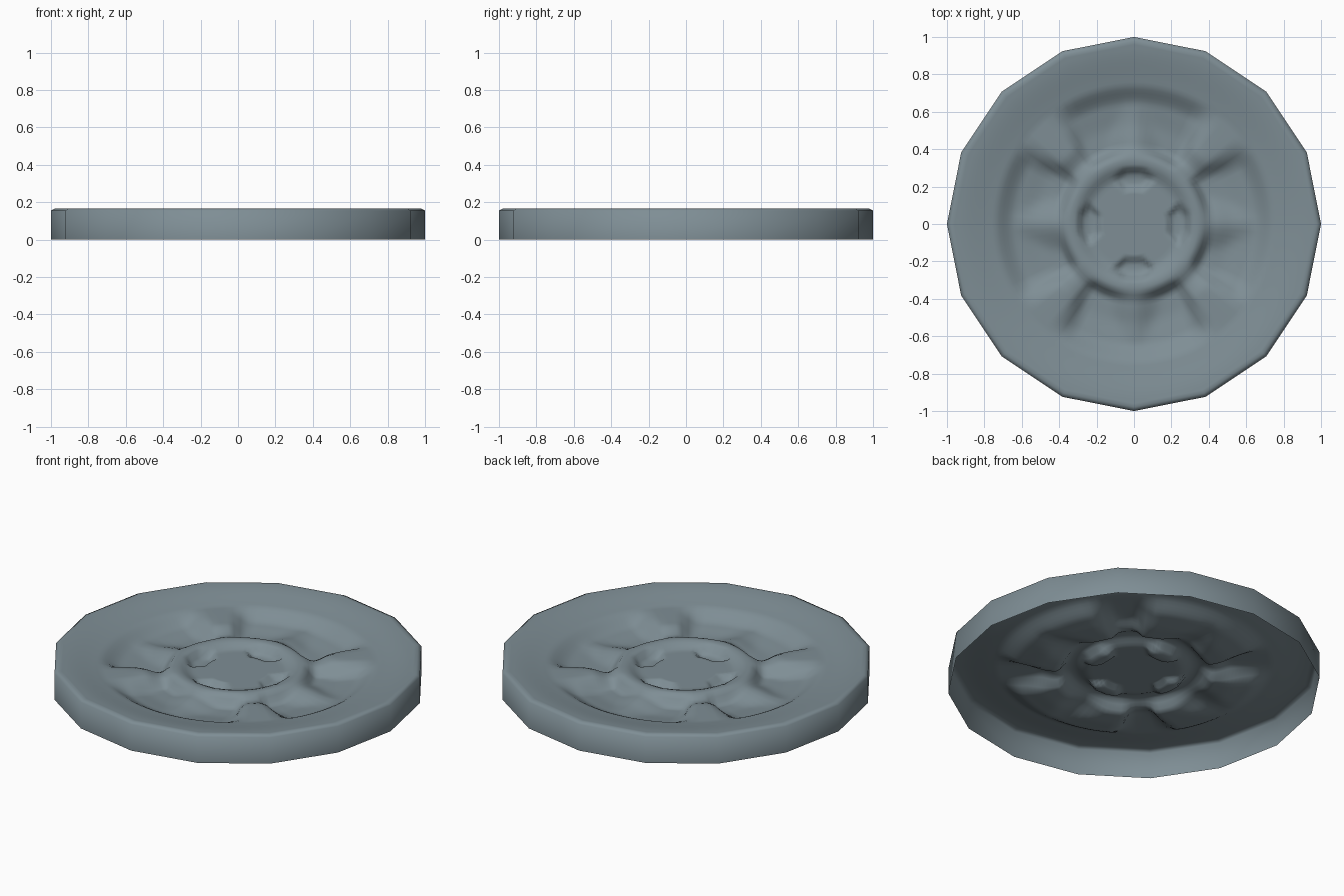
import bpy, bmesh, math

# Remove the default cube
old = bpy.data.objects.get("Cube")
if old:
    bpy.data.objects.remove(old, do_unlink=True)

SIDES = 16
SEGMENTS = 96
FACE_RINGS = 48


def paint(name, rgb):
    mat = bpy.data.materials.new(name)
    mat.use_nodes = True
    color = (*rgb, 1)
    mat.diffuse_color = color
    bsdf = mat.node_tree.nodes["Principled BSDF"]
    bsdf.inputs["Base Color"].default_value = color
    bsdf.inputs["Roughness"].default_value = 0.6
    return mat


def ramp(a, b, x):
    t = max(0.0, min(1.0, (x - a) / (b - a)))
    return t * t * (3 - 2 * t)


def mix(a, b, t):
    return a + (b - a) * t


def polygon_radius(angle):
    # Distance to the edge of a regular polygon with a corner at angle 0
    step = 2 * math.pi / SIDES
    local = angle % step - step / 2
    return math.cos(step / 2) / math.cos(local)


def relief(x, y):
    # Height of the pressed wheel face, the same in each quarter
    r = math.hypot(x, y)
    angle = math.atan2(y, x)
    quarter = math.pi / 2
    off_axis = abs((angle + quarter / 2) % quarter - quarter / 2)
    along, across = r * math.cos(off_axis), r * math.sin(off_axis)

    # Rim slopes inward, then drops to the pocket floor
    rim = mix(0.125, 0.165, ramp(0.68, 0.97, r))
    floor = mix(0.057, 0.075, ramp(0.5, 0.66, r))

    # Pointed ridge runs from the hub down into each pocket
    slope = ramp(0.72, 0.38, along) * 0.045
    ridge_width = mix(0.16, 0.05, ramp(0.4, 0.7, along))
    floor += slope * (1 - ramp(0.0, ridge_width, across))
    pocket = mix(floor, rim, ramp(0.63, 0.75, r))

    # Four diagonal lugs reach in from the rim and dip before the hub
    beside = r * math.sin(quarter / 2 - off_axis)
    width = mix(0.06, 0.13, ramp(0.4, 0.72, r))
    lug = 1 - ramp(width * 0.6, width * 1.5, beside)
    lug_height = mix(0.102, 0.128, ramp(0.42, 0.52, r))
    z = mix(pocket, max(pocket, lug_height), lug)

    # Raised hub ring around a shallow centre
    hub = mix(0.095, 0.125, ramp(0.24, 0.33, r))
    z = mix(hub, z, ramp(0.35, 0.42, r))

    # Four flat hexagonal bolt recesses
    u, v = abs(along - 0.24) / 0.06, across / 0.125
    return z - 0.028 * (1 - ramp(0.6, 1.0, max(u, v + u / 2)))


def build_wheel_cover(mat):
    bm = bmesh.new()

    def add_ring(scale, count, z=None):
        ring = []
        for i in range(count):
            a = 2 * math.pi * i / count
            # Facets of the outline fade to round toward the centre
            r = scale * mix(1, polygon_radius(a), ramp(0.7, 0.95, scale))
            x, y = r * math.cos(a), r * math.sin(a)
            ring.append(bm.verts.new((x, y, relief(x, y) if z is None else z)))
        return ring

    def bridge(outer, inner):
        # One face per outer side, taking in every finer inner point
        ratio = len(inner) // len(outer)
        for i, vert in enumerate(outer):
            after = outer[(i + 1) % len(outer)]
            points = [inner[(i * ratio + k) % len(inner)] for k in range(ratio, -1, -1)]
            bm.faces.new((vert, after, *points))

    # Open faceted wall and small bevel, then the pressed face
    rings = [add_ring(1, SIDES, 0), add_ring(1, SIDES, 0.155),
             add_ring(0.978, SIDES, 0.166)]
    rings += [add_ring(0.96 * (FACE_RINGS - i) / FACE_RINGS, SEGMENTS)
              for i in range(FACE_RINGS)]
    for outer, inner in zip(rings, rings[1:]):
        bridge(outer, inner)
    centre = bm.verts.new((0, 0, relief(0, 0)))
    last = rings[-1]
    for i in range(SEGMENTS):
        bm.faces.new((last[i], last[(i + 1) % SEGMENTS], centre))

    mesh = bpy.data.meshes.new("wheel_cover")
    bm.to_mesh(mesh)
    bm.free()
    mesh.materials.append(mat)
    obj = bpy.data.objects.new("wheel_cover", mesh)
    bpy.context.collection.objects.link(obj)
    return obj


cover = build_wheel_cover(paint("blue_grey_metal", (0.21, 0.27, 0.30)))
bpy.ops.object.select_all(action="DESELECT")
cover.select_set(True)
bpy.context.view_layer.objects.active = cover
bpy.ops.object.shade_smooth_by_angle(angle=math.radians(80))
